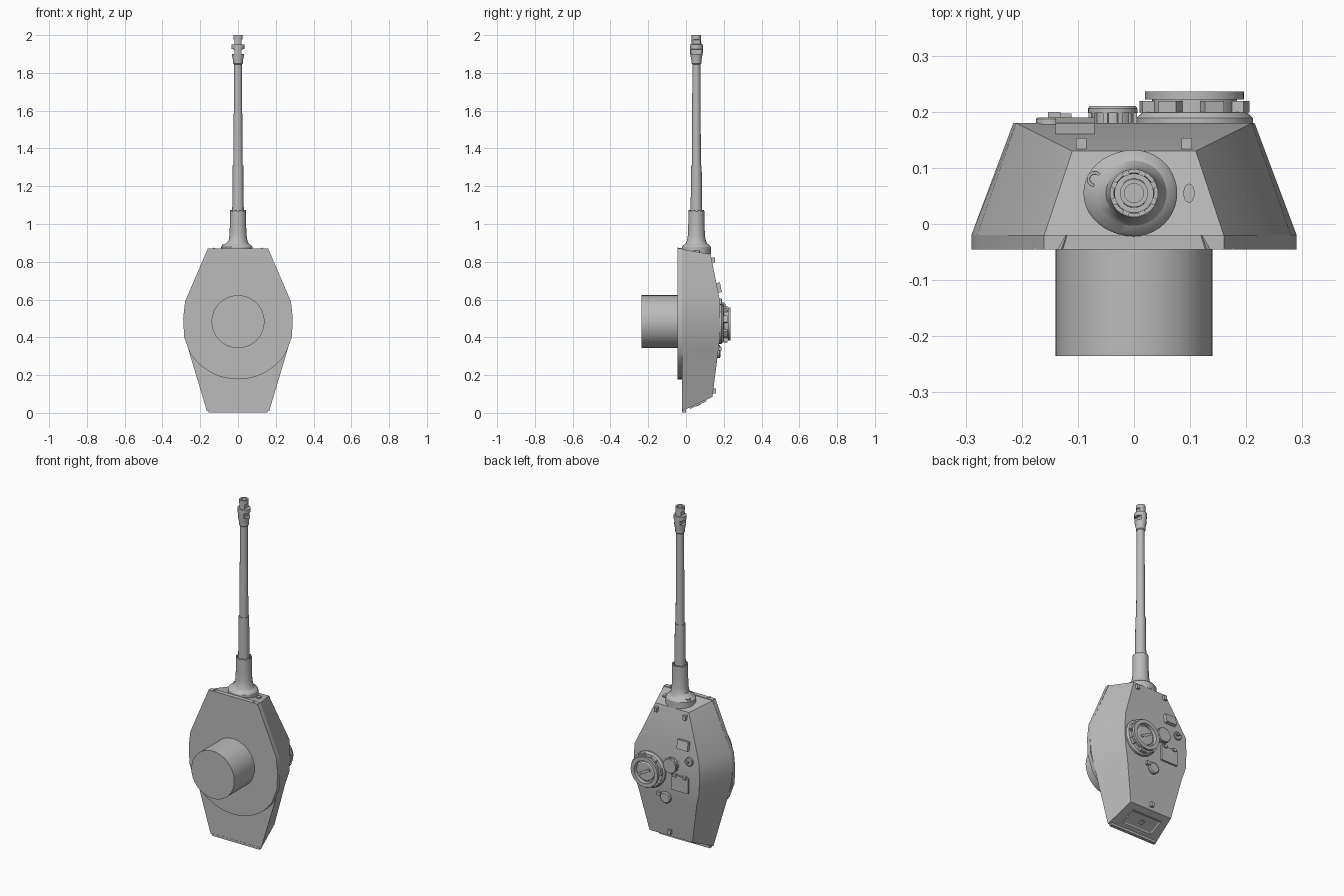
import bpy, bmesh, math
from mathutils import Matrix, Vector

if "Cube" in bpy.data.objects:
    bpy.data.objects.remove(bpy.data.objects["Cube"])

GREY = (0.5, 0.5, 0.5, 1)
paint = bpy.data.materials.new("plain_grey")
paint.use_nodes = True
paint.diffuse_color = GREY
paint.node_tree.nodes["Principled BSDF"].inputs["Base Color"].default_value = GREY


def finish(name, bm, smooth=True):
    bmesh.ops.recalc_face_normals(bm, faces=bm.faces[:])
    mesh = bpy.data.meshes.new(name)
    bm.to_mesh(mesh)
    bm.free()
    mesh.materials.append(paint)
    obj = bpy.data.objects.new(name, mesh)
    bpy.context.collection.objects.link(obj)
    if smooth:
        bpy.ops.object.select_all(action="DESELECT")
        obj.select_set(True)
        bpy.context.view_layer.objects.active = obj
        bpy.ops.object.shade_smooth_by_angle(angle=math.radians(30))
    return obj


def lathe(name, profile, origin, up, seg=32, shape=None):
    """Revolve (radius, height) pairs round the Y or Z axis; closed with end caps."""
    bm = bmesh.new()
    rings = []
    for r, h in profile:
        ring = []
        for i in range(seg):
            a = math.tau * i / seg
            u, v = r * math.cos(a), r * math.sin(a)
            if shape:
                u, v = shape(u, v, h)
            p = Vector((u, v, h)) if up == "Z" else Vector((u, h, v))
            ring.append(bm.verts.new(p + Vector(origin)))
        rings.append(ring)
    for low, high in zip(rings, rings[1:]):
        for i in range(seg):
            j = (i + 1) % seg
            bm.faces.new((low[i], low[j], high[j], high[i]))
    bm.faces.new(rings[0])
    bm.faces.new(rings[-1])
    return finish(name, bm)


def box(name, centre, size, turn=None, inset=None):
    """Box; inset = (margin, depth) sinks a panel into its +Y face."""
    bm = bmesh.new()
    bmesh.ops.create_cube(bm, size=1, matrix=Matrix.Diagonal((*size, 1)))
    if inset:
        top = max(bm.faces, key=lambda f: f.calc_center_median().y)
        bmesh.ops.inset_region(bm, faces=[top], thickness=inset[0], depth=0)
        bmesh.ops.translate(bm, verts=top.verts[:], vec=(0, -inset[1], 0))
    bm.transform(Matrix.Translation(centre) @ (turn or Matrix()))
    return finish(name, bm, False)


# Turret shell: matching lower and roof outlines, listed from gun end to rear
lower = [(.16, -.02, .866), (.28, -.02, .59), (.29, -.02, .5),
         (.28, -.02, .4), (.255, -.02, .31), (.165, -.02, .01)]
roof = [(.11, .13, .84), (.21, .18, .59), (.215, .18, .5),
        (.21, .18, .4), (.19, .171, .33), (.14, .14, .085)]
bm = bmesh.new()
grid = []
for row in (lower, roof):
    for side in (1, -1):
        grid.append([bm.verts.new((side * x, y, z)) for x, y, z in row])
low_l, low_r, top_l, top_r = grid
for a, b in ((low_l, top_l), (top_l, top_r), (top_r, low_r), (low_r, low_l)):
    for i in range(len(lower) - 1):
        bm.faces.new((a[i], b[i], b[i + 1], a[i + 1]))
for i in (0, -1):
    bm.faces.new((low_l[i], low_r[i], top_r[i], top_l[i]))
shell = finish("turret_shell", bm)

# Floor plate: straight front, round rear
half = [(.16, .87), (.28, .59), (.29, .5), (.285, .4)]
for i in range(13):
    a = math.radians(-33 - 57 * i / 12)
    half.append((.302 * math.cos(a), .48 + .302 * math.sin(a)))
outline = half + [(-x, z) for x, z in reversed(half[:-1])]
bm = bmesh.new()
base = bm.faces.new([bm.verts.new((x, -.045, z)) for x, z in outline])
grown = bmesh.ops.extrude_face_region(bm, geom=[base])["geom"]
bmesh.ops.translate(bm, vec=(0, .025, 0),
                    verts=[g for g in grown if isinstance(g, bmesh.types.BMVert)])
finish("floor_plate", bm)
lathe("turret_basket", [(.14, -.235), (.14, -.04)], (0, 0, .483), "Y", 48)

# Lower front corner wedges
for s in (1, -1):
    bm = bmesh.new()
    pts = [(.18, -.045, .83), (.13, -.045, .875), (.165, -.02, .83), (.12, -.02, .871),
           (.1, -.045, .83)]
    bmesh.ops.convex_hull(bm, input=[bm.verts.new((s * x, y, z)) for x, y, z in pts])
    finish("front_corner_wedge", bm, False)

# Gun mantlet, bulging to one side for the small machine gun
GUN = (0, .055, 0)


def bulge(u, v, h):
    return (u * 1.17 if u < 0 and h < .9 else u, v)


lathe("mantlet", [(.077, .84), (.077, .878), (.072, .886), (.058, .895), (.05, .912),
                  (.045, .94), (.043, 1), (.043, 1.07), (.036, 1.07), (.034, 1.06)],
      GUN, "Z", 40, bulge)
lathe("machine_gun_port", [(.014, .86), (.014, .892), (.009, .892), (.008, .88)],
      (-.07, .08, 0), "Z", 16)
lathe("sight_port", [(1, .85), (1, .861)], (.098, .055, 0), "Z", 20,
      lambda u, v, h: (u * .01, v * .017))
for i in range(8):
    a = math.tau * (i + .5) / 8
    box("sleeve_lug", (.038 * math.cos(a), .055 + .038 * math.sin(a), 1.068),
        (.012, .009, .012), Matrix.Rotation(a + math.pi / 2, 4, "Z"))

# Barrel with stepped sleeve
lathe("barrel", [(.031, 1.04), (.028, 1.31), (.024, 1.31), (.021, 1.86)], GUN, "Z", 24)


# Muzzle brake with slots on both sides
def slot(u, v, h):
    open_side = 1.9 < h < 1.925 or 1.951 < h < 1.976
    return (max(-.018, min(.018, u)) if open_side else u, v)


lathe("muzzle_brake",
      [(.021, 1.845), (.026, 1.85), (.026, 1.865), (.033, 1.9), (.033, 1.901),
       (.035, 1.924), (.035, 1.926), (.035, 1.95), (.026, 1.95), (.026, 1.952),
       (.025, 1.975), (.025, 1.977), (.025, 2), (.017, 2), (.017, 1.98)],
      GUN, "Z", 32, slot)

# Commander cupola
CUP = (.108, 0, .47)
lathe("cupola_base", [(.104, .17), (.104, .189), (.093, .199), (.076, .2), (.076, .222),
                      (.088, .222), (.088, .236), (.066, .236), (.064, .215)], CUP, "Y", 40)
lathe("cupola_hatch", [(.056, .21), (.056, .222), (.05, .226)], CUP, "Y", 32)
box("hatch_handle", (.108, .228, .47), (.07, .008, .014), Matrix.Rotation(.5, 4, "Y"))
for i in range(7):
    a = math.tau * i / 7 + .3
    spot = (CUP[0] + .086 * math.cos(a), .209, CUP[2] + .086 * math.sin(a))
    box("cupola_periscope", spot, (.022, .02, .036), Matrix.Rotation(-a, 4, "Y"))

# Roof fittings
lathe("roof_ventilator", [(.038, .17), (.038, .198), (.044, .198), (.044, .206), (.041, .21)],
      (-.038, 0, .535), "Y", 28)
for i in range(10):
    a = math.tau * i / 10
    box("ventilator_rib", (-.038 + .039 * math.cos(a), .19, .535 + .039 * math.sin(a)),
        (.008, .02, .008), Matrix.Rotation(-a, 4, "Y"))
lathe("roof_port", [(.025, .17), (.025, .187), (.021, .19)], (-.15, 0, .58), "Y", 20)
box("port_stud", (-.142, .193, .58), (.022, .014, .01))
box("loader_hatch", (-.09, .183, .435), (.11, .014, .09))
for x in (-.122, -.058):
    box("loader_hatch_hinge", (x, .188, .478), (.022, .018, .016))
box("loader_periscope", (-.105, .172, .663), (.07, .026, .052), Matrix.Rotation(.19, 4, "X"))
lathe("rear_roof_cap", [(.034, .15), (.034, .178), (.028, .183)], (.01, 0, .325), "Y", 24)
box("rear_cap_catch", (.05, .176, .34), (.024, .022, .02))
for x, y, z in ((.094, .142, .81), (-.094, .142, .81), (0, .148, .115)):
    box("lifting_lug", (x, y, z), (.018, .022, .026))

# Sloped rear plate fittings; local +Y is turned to the plate's outward normal
tilt = Matrix.Rotation(-math.atan2(.16, .075), 4, "X")
box("rear_hatch", (0, .063, .047), (.2, .012, .095), tilt, (.012, .005))
out = tilt @ Vector((0, 1, 0))
box("rear_hatch_boss", Vector((0, .063, .047)) + out * .004, (.024, .01, .024), tilt)
box("rear_lip", (0, -.011, .008), (.31, .02, .014))
